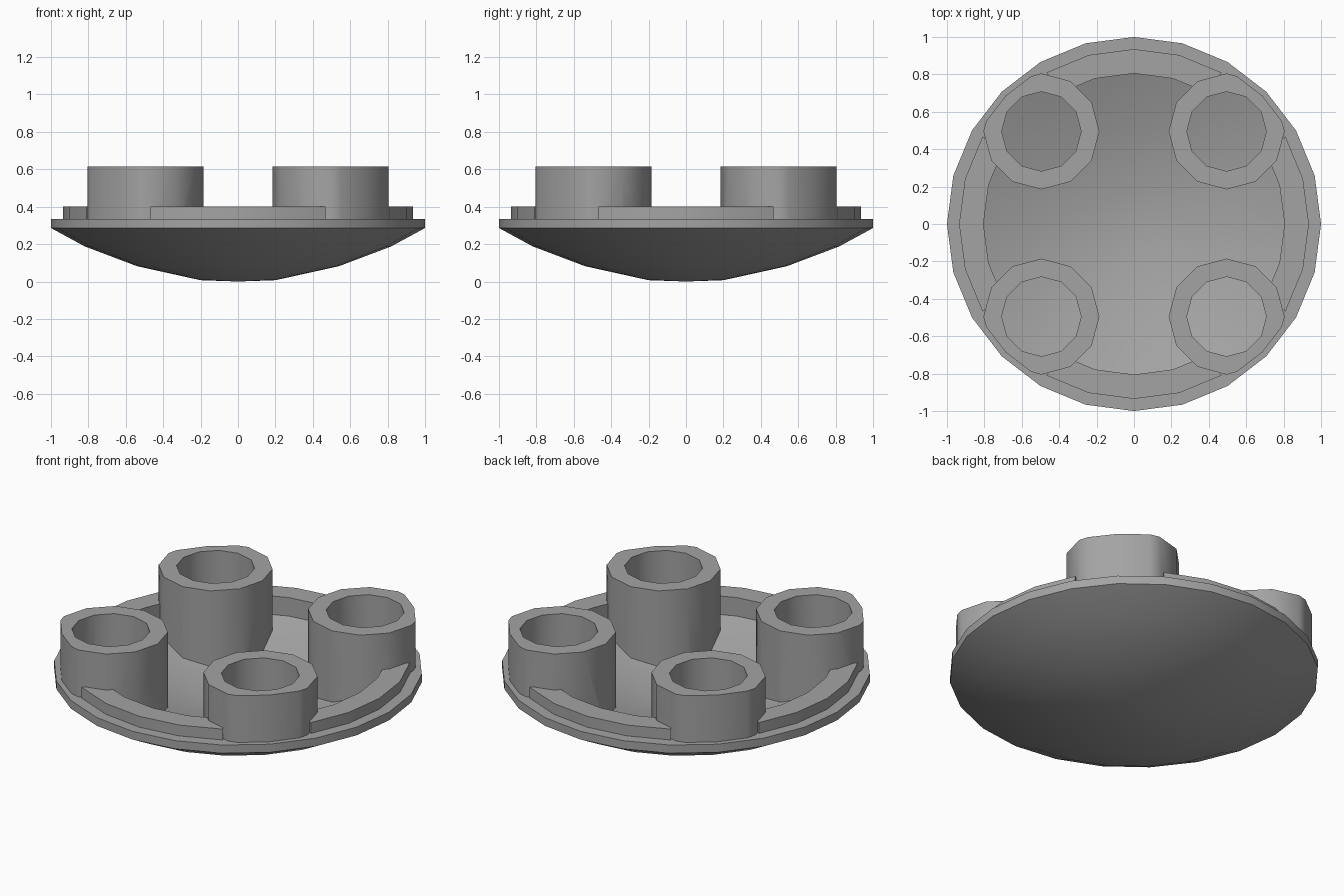
import bpy, bmesh
from math import radians
from mathutils import Vector, Matrix

cube = bpy.data.objects.get("Cube")
if cube:
    bpy.data.objects.remove(cube, do_unlink=True)

grey = bpy.data.materials.new("mid grey")
grey.use_nodes = True
colour = (0.37, 0.37, 0.37, 1)
grey.diffuse_color = colour
grey.node_tree.nodes["Principled BSDF"].inputs["Base Color"].default_value = colour


def lathe(name, profile, steps, closed, sweep=360, start=0, centre=(0, 0)):
    """Sweep an (r, z) profile around the vertical axis."""
    bm = bmesh.new()
    turn = Matrix.Rotation(radians(start), 3, 'Z')
    verts = [bm.verts.new(turn @ Vector((r, 0, z))) for r, z in profile]
    edges = [bm.edges.new(pair) for pair in zip(verts, verts[1:])]
    if closed:
        edges.append(bm.edges.new((verts[-1], verts[0])))
    bmesh.ops.spin(bm, geom=verts + edges, cent=(0, 0, 0), axis=(0, 0, 1),
                   angle=radians(sweep), steps=steps)
    bmesh.ops.remove_doubles(bm, verts=bm.verts[:], dist=0.0005)
    if sweep < 360:
        bmesh.ops.holes_fill(bm, edges=[e for e in bm.edges if e.is_boundary], sides=0)
    bmesh.ops.recalc_face_normals(bm, faces=bm.faces[:])
    bmesh.ops.translate(bm, verts=bm.verts[:], vec=(*centre, 0))
    mesh = bpy.data.meshes.new(name)
    bm.to_mesh(mesh)
    bm.free()
    mesh.materials.append(grey)
    obj = bpy.data.objects.new(name, mesh)
    bpy.context.collection.objects.link(obj)
    return obj


def activate(obj):
    bpy.ops.object.select_all(action='DESELECT')
    obj.select_set(True)
    bpy.context.view_layer.objects.active = obj


def smooth(obj, degrees):
    activate(obj)
    bpy.ops.object.shade_smooth_by_angle(angle=radians(degrees))


# Shallow bowl: domed underside, short rim, hollow inside
dome = [(0, 0), (0.2, 0.007), (0.54, 0.082), (0.82, 0.188)]
rim = [(1, 0.286), (1, 0.335)]
floor = [(0.925, 0.335), (0.82, 0.295), (0.54, 0.19), (0.2, 0.12), (0, 0.11)]
dish = lathe("dish", dome + rim + floor, 24, False)
smooth(dish, 20)

# Raised wall sections between the tubes
wall = [(0.805, 0.24), (0.935, 0.3), (0.935, 0.4), (0.805, 0.4)]
for side, heading in (("left", 0), ("back", 90), ("right", 180), ("front", 270)):
    arc = lathe(side + "_wall", wall, 4, True, 60, heading - 30)
    smooth(arc, 25)

# Helper solid that trims tubes inside the rim and under the bowl floor
trim = [(r, z + 0.05) for r, z in dome]
trim += [(0.97, 0.305), (0.97, 0.7), (0, 0.7)]
trimmer = lathe("tube_trimmer", trim, 24, False)
trimmer.hide_render = True

# Four open tubes standing in the bowl
tube_profile = [(0.2125, -0.05), (0.31, -0.05), (0.31, 0.615), (0.2125, 0.615)]
offset = 0.495
for end, sy in (("front", -1), ("back", 1)):
    for side, sx in (("left", 1), ("right", -1)):
        tube = lathe(f"{end}_{side}_tube", tube_profile, 12, True,
                     centre=(sx * offset, sy * offset))
        cut = tube.modifiers.new("trim", 'BOOLEAN')
        cut.operation = 'INTERSECT'
        cut.solver = 'EXACT'
        cut.object = trimmer
        activate(tube)
        bpy.ops.object.modifier_apply(modifier=cut.name)
        smooth(tube, 32)

bpy.data.objects.remove(trimmer, do_unlink=True)
